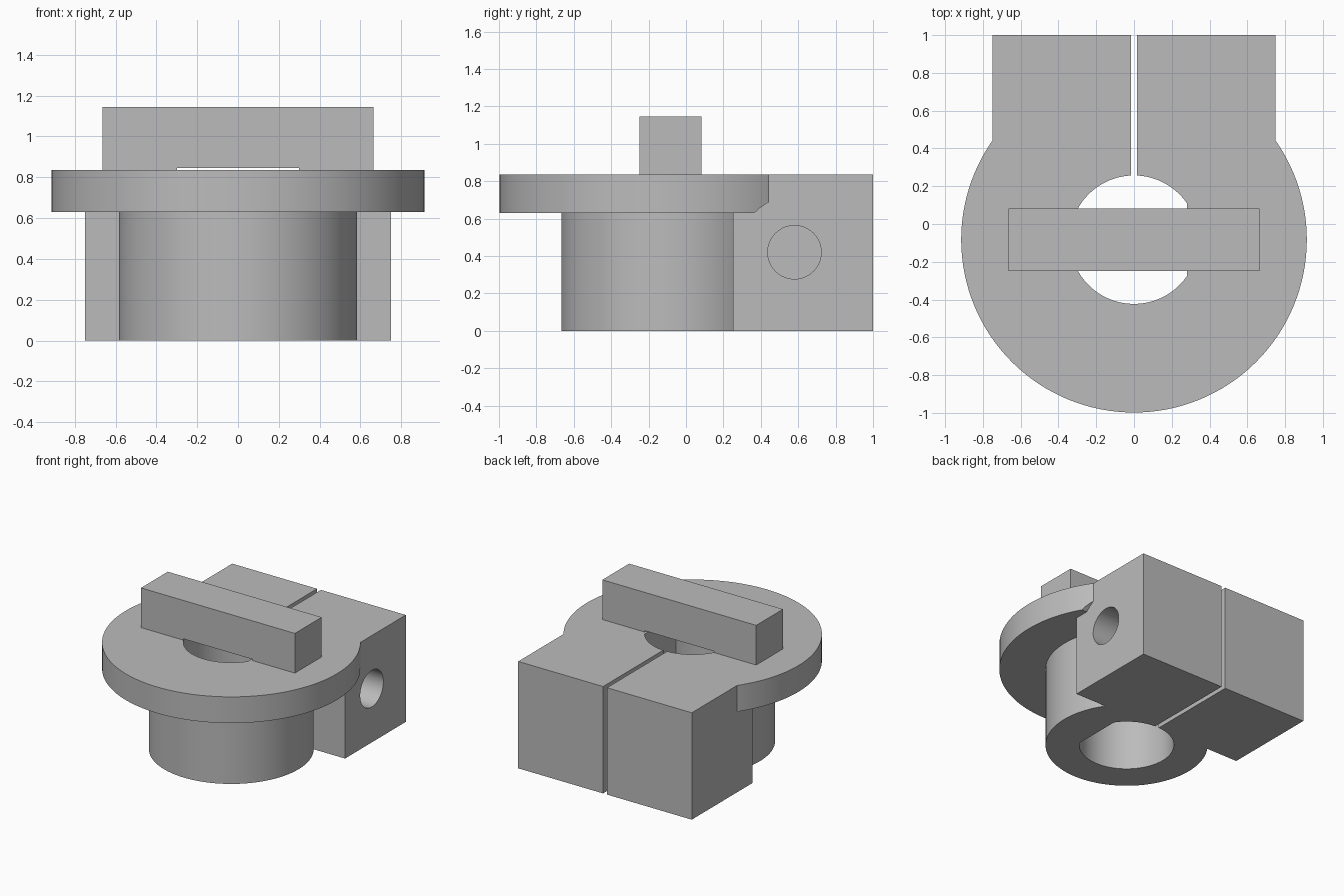
import bpy, bmesh, math
from mathutils import Matrix

if "Cube" in bpy.data.objects:
    bpy.data.objects.remove(bpy.data.objects["Cube"])

CY = -0.083          # axis of the round parts
grey = bpy.data.materials.new("machined grey")
grey.diffuse_color = (0.5, 0.5, 0.5, 1)
grey.use_nodes = True
grey.node_tree.nodes["Principled BSDF"].inputs["Base Color"].default_value = grey.diffuse_color


def prism(name, pts, lo, hi, axis="z"):
    """Extrude a 2D outline: (x, y) along z, (x, z) along y or (y, z) along x."""
    place = {"z": lambda a, b, t: (a, b, t),
             "y": lambda a, b, t: (a, t, b),
             "x": lambda a, b, t: (t, a, b)}[axis]
    bm = bmesh.new()
    low = [bm.verts.new(place(a, b, lo)) for a, b in pts]
    high = [bm.verts.new(place(a, b, hi)) for a, b in pts]
    bm.faces.new(low)
    bm.faces.new(high)
    n = len(pts)
    for i in range(n):
        j = (i + 1) % n
        bm.faces.new((low[i], low[j], high[j], high[i]))
    bmesh.ops.recalc_face_normals(bm, faces=bm.faces)
    me = bpy.data.meshes.new(name)
    bm.to_mesh(me)
    bm.free()
    me.materials.append(grey)
    ob = bpy.data.objects.new(name, me)
    bpy.context.collection.objects.link(ob)
    return ob


def arc(cx, cy, r, n=96, start=0.0, end=None):
    """Full circle, or an arc including both ends."""
    if end is None:
        return [(cx + r * math.cos(2 * math.pi * i / n),
                 cy + r * math.sin(2 * math.pi * i / n)) for i in range(n)]
    return [(cx + r * math.cos(start + (end - start) * i / n),
             cy + r * math.sin(start + (end - start) * i / n)) for i in range(n + 1)]


def rect(a0, b0, a1, b1):
    return [(a0, b0), (a1, b0), (a1, b1), (a0, b1)]


def combine(target, other, op):
    mod = target.modifiers.new(op, "BOOLEAN")
    mod.operation, mod.solver, mod.object = op, "EXACT", other
    bpy.context.view_layer.objects.active = target
    bpy.ops.object.modifier_apply(modifier=mod.name)
    bpy.data.objects.remove(other)


def smooth(ob):
    bpy.ops.object.select_all(action="DESELECT")
    ob.select_set(True)
    bpy.context.view_layer.objects.active = ob
    bpy.ops.object.shade_smooth_by_angle(angle=math.radians(25))


# Flange disc with the clearance arc around the screw on one side
body = prism("clamp_body", arc(0, CY, 0.915, 128), 0.63, 0.835)
combine(body, prism("screw_clearance", arc(0.58, 0.42, 0.30, 64), 0.70, 1.1, "x"), "DIFFERENCE")

# Collar below the flange and the clamp block behind it
combine(body, prism("collar", arc(0, CY, 0.583), 0, 0.73), "UNION")
combine(body, prism("block", rect(-0.75, 0.25, 0.75, 1.0), 0, 0.835), "UNION")

# D-shaped bore with a flat on the right
half = math.acos(0.28 / 0.34)
d_shape = arc(0, CY, 0.34, 80, half, 2 * math.pi - half)
combine(body, prism("bore", d_shape, -0.1, 1.0), "DIFFERENCE")

# Clamp slit and the blind screw hole
combine(body, prism("slit", rect(-0.017, 0.1, 0.017, 1.1), -0.1, 1.0), "DIFFERENCE")
combine(body, prism("screw_hole", arc(0.58, 0.42, 0.143, 64), -0.5, 0.9, "x"), "DIFFERENCE")
smooth(body)

# Cross bar with a shallow relief over the bore
bar = [(-0.665, 0.835), (-0.30, 0.835), (-0.30, 0.845), (0.30, 0.845),
       (0.30, 0.835), (0.665, 0.835), (0.665, 1.145), (-0.665, 1.145)]
prism("cross_bar", bar, -0.248, 0.083, "y")
